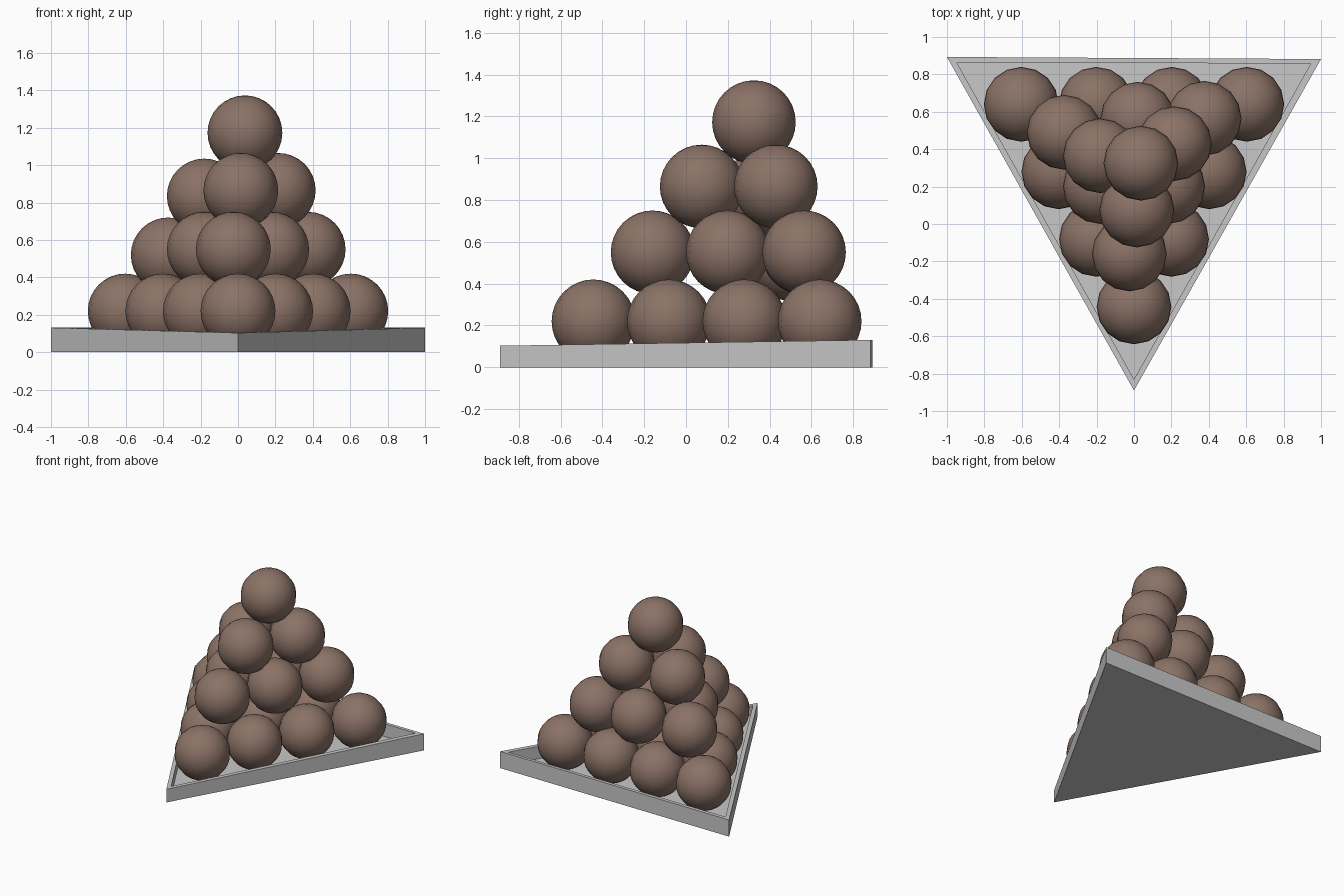
import bpy, bmesh
from mathutils import Vector

if "Cube" in bpy.data.objects:
    bpy.data.objects.remove(bpy.data.objects["Cube"])


def material(name, rgb):
    m = bpy.data.materials.new(name)
    m.diffuse_color = (*rgb, 1)
    m.use_nodes = True
    m.node_tree.nodes["Principled BSDF"].inputs["Base Color"].default_value = m.diffuse_color
    return m


brown = material("brown", (0.26, 0.17, 0.135))
grey = material("light grey", (0.58, 0.58, 0.58))


def finish(bm, name, mat):
    mesh = bpy.data.meshes.new(name)
    bm.to_mesh(mesh)
    bm.free()
    mesh.materials.append(mat)
    ob = bpy.data.objects.new(name, mesh)
    bpy.context.collection.objects.link(ob)
    return ob


# Triangular tray: rim rises slightly to the back, with a recessed floor
FLOOR = 0.03
outer = [(-1, 0.893), (0, -0.89), (1, 0.882)]
inner = [(-0.947, 0.863), (0, -0.83), (0.945, 0.858)]


def rim_z(y):
    return 0.103 + 0.028 * (y + 0.89) / 1.78


bm = bmesh.new()
rings = [
    [bm.verts.new((x, y, 0)) for x, y in outer],
    [bm.verts.new((x, y, rim_z(y))) for x, y in outer],
    [bm.verts.new((x, y, rim_z(y))) for x, y in inner],
    [bm.verts.new((x, y, FLOOR)) for x, y in inner],
]
for a, b in zip(rings, rings[1:]):
    for i in range(3):
        j = (i + 1) % 3
        bm.faces.new((a[i], a[j], b[j], b[i]))
bm.faces.new(rings[0][::-1])
bm.faces.new(rings[-1])
bmesh.ops.recalc_face_normals(bm, faces=bm.faces)
finish(bm, "tray", grey)

# Ball centres: a regular bottom layer, then slightly uneven upper layers
centres = [(0.402 * (i - row / 2), -0.443 + 0.361 * row, 0.22)
           for row in range(4) for i in range(row + 1)]
centres += [(-0.025, -0.16, 0.55), (-0.18, 0.2, 0.55), (0.18, 0.2, 0.55),
            (-0.373, 0.49, 0.52), (0.02, 0.56, 0.55), (0.375, 0.565, 0.55)]
centres += [(0.015, 0.075, 0.865), (-0.18, 0.365, 0.835), (0.215, 0.43, 0.865)]
centres += [(0.037, 0.325, 1.173)]

# Stacked balls, smooth shaded
for n, c in enumerate(centres):
    bm = bmesh.new()
    bmesh.ops.create_uvsphere(bm, u_segments=16, v_segments=16, radius=0.2)
    bmesh.ops.translate(bm, verts=bm.verts, vec=Vector(c))
    for f in bm.faces:
        f.smooth = True
    finish(bm, f"ball_{n + 1}", brown)
